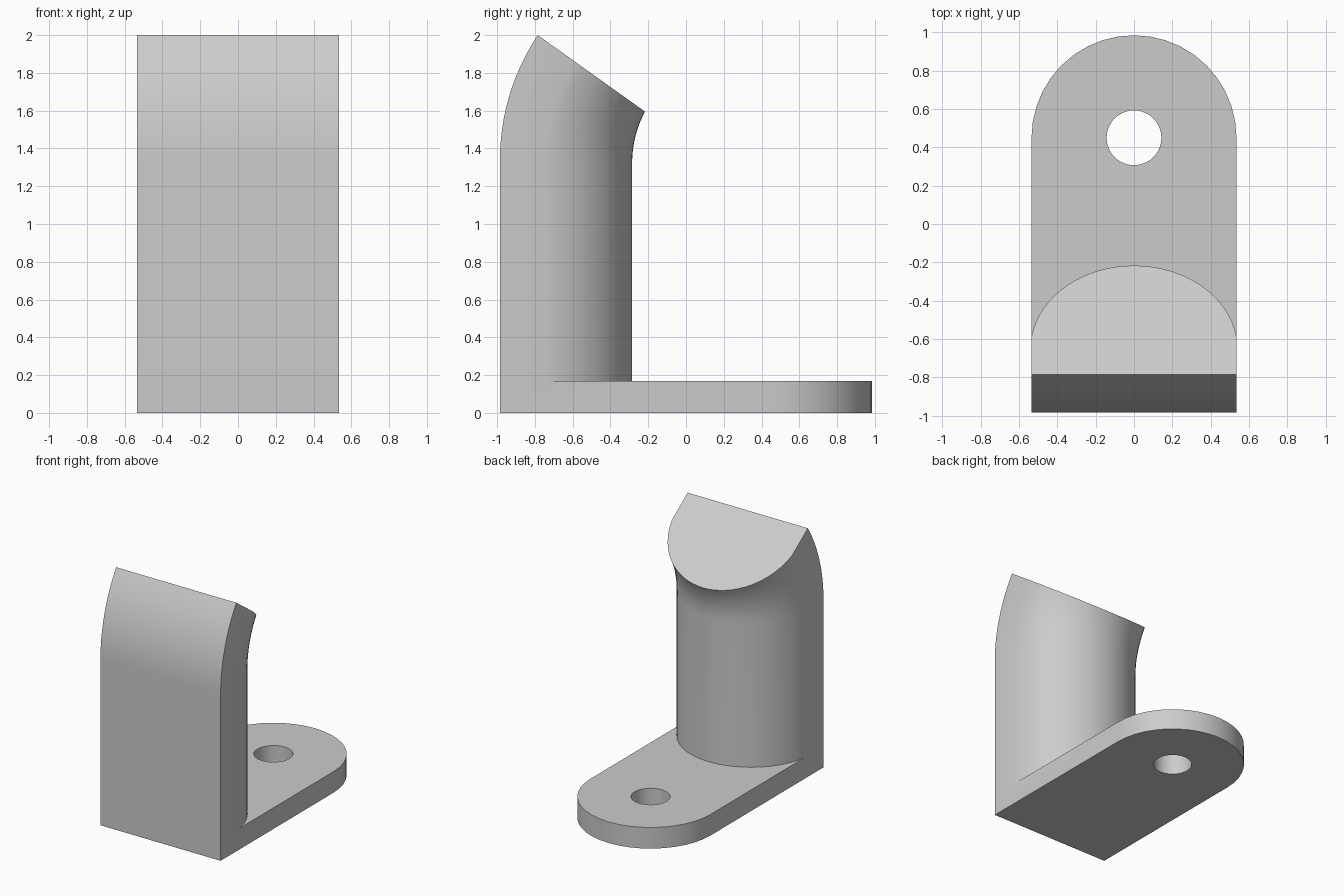
import bpy, bmesh
from math import sin, cos, pi, sqrt, acos, radians

cube = bpy.data.objects.get("Cube")
if cube:
    bpy.data.objects.remove(cube)

W = 0.535        # half width
FRONT = -0.985   # front plane
PLATE = 0.17     # plate thickness

grey = bpy.data.materials.new("plain grey")
grey.use_nodes = True
grey.diffuse_color = (0.6, 0.6, 0.6, 1)
grey.node_tree.nodes["Principled BSDF"].inputs["Base Color"].default_value = (0.6, 0.6, 0.6, 1)


def loft(name, rings):
    """Closed solid through a list of equally sized point rings."""
    bm = bmesh.new()
    loops = [[bm.verts.new(p) for p in ring] for ring in rings]
    n = len(loops[0])
    for a, b in zip(loops, loops[1:]):
        for i in range(n):
            j = (i + 1) % n
            bm.faces.new((a[i], a[j], b[j], b[i]))
    bm.faces.new(loops[0][::-1])
    bm.faces.new(loops[-1])
    bmesh.ops.recalc_face_normals(bm, faces=bm.faces)
    mesh = bpy.data.meshes.new(name)
    bm.to_mesh(mesh)
    bm.free()
    mesh.materials.append(grey)
    obj = bpy.data.objects.new(name, mesh)
    bpy.context.collection.objects.link(obj)
    return obj


def prism(name, outline, z0, z1):
    return loft(name, [[(x, y, z) for x, y in outline] for z in (z0, z1)])


def combine(target, other, operation):
    mod = target.modifiers.new(operation.lower(), 'BOOLEAN')
    mod.operation, mod.solver, mod.object = operation, 'EXACT', other
    bpy.ops.object.select_all(action='DESELECT')
    bpy.context.view_layer.objects.active = target
    target.select_set(True)
    bpy.ops.object.modifier_apply(modifier=mod.name)
    bpy.data.objects.remove(other)


# Base plate with a rounded back end
HOLE_Y = 0.45
N = 20
outline = [(-W, FRONT), (W, FRONT)]
outline += [(W * cos(pi * i / N), HOLE_Y + W * sin(pi * i / N)) for i in range(N + 1)]
bracket = prism("mounting_bracket", outline, 0, PLATE)

# Screw hole
ring = [(0.143 * cos(2 * pi * i / 40), HOLE_Y + 0.143 * sin(2 * pi * i / 40)) for i in range(40)]
combine(bracket, prism("hole_cutter", ring, -0.1, 0.3), 'DIFFERENCE')

# Post section: flat front, rounded back, as (x, share of depth)
DEPTH = 0.70
R = 0.542
a0 = acos(W / R)
section = [(-W, 0), (W, 0)]
for i in range(33):
    a = a0 + (pi - 2 * a0) * i / 32
    section.append((R * cos(a), (DEPTH - R + R * sin(a)) / DEPTH))


def bend(start_y, start_z, dy, dz, t):
    """Point on an arc that leaves vertically and leans backwards."""
    r = (dy * dy + dz * dz) / (2 * dy)
    h = dz * t
    return start_y + r - sqrt(r * r - h * h), start_z + h


# Straight shaft, then a bend towards the sloping end face
spine = [((FRONT, 0.0), (FRONT + DEPTH, 0.0))]
for i in range(13):
    t = i / 12
    spine.append((bend(FRONT, 1.34, 0.20, 0.66, t),
                  bend(FRONT + DEPTH, 1.325, 0.068, 0.27, t)))
rings = [[(x, f[0] + (b[0] - f[0]) * u, f[1] + (b[1] - f[1]) * u) for x, u in section]
         for f, b in spine]
combine(bracket, loft("post", rings), 'UNION')

# Tidy flat areas and shade
bm = bmesh.new()
bm.from_mesh(bracket.data)
bmesh.ops.remove_doubles(bm, verts=bm.verts, dist=0.0005)
bmesh.ops.dissolve_limit(bm, angle_limit=radians(0.2), verts=bm.verts, edges=bm.edges)
bm.to_mesh(bracket.data)
bm.free()
bpy.context.view_layer.objects.active = bracket
bracket.select_set(True)
bpy.ops.object.shade_smooth_by_angle(angle=radians(30))
